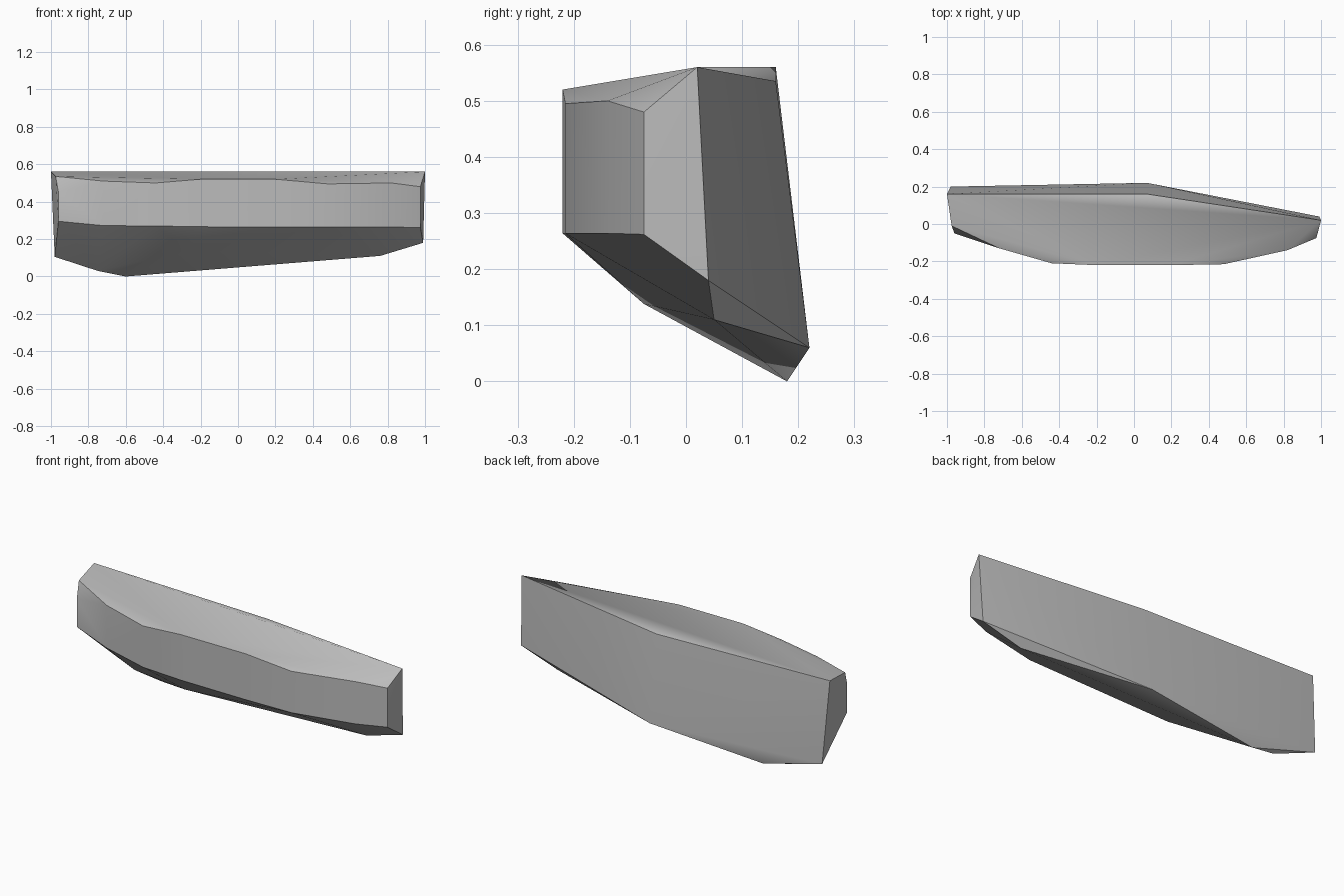
import bpy
import bmesh
import math

default_cube = bpy.data.objects.get("Cube")
if default_cube:
    bpy.data.objects.remove(default_cube, do_unlink=True)


def make_material(name, color):
    material = bpy.data.materials.new(name)
    material.use_nodes = True
    material.diffuse_color = color
    material.node_tree.nodes["Principled BSDF"].inputs["Base Color"].default_value = color
    return material


# Flat back: one top and one bottom corner at the left end, bend and right end
back_top = [(1, .02, .56), (.07, .16, .535), (-1, .16, .56)]
back_bottom = [(.99, .04, .18), (.07, .22, .06), (-.98, .2, .105)]

# Bowed front: plan position, then the heights of its lower and upper rim
front_profile = [
    (.975, -.075, .262, .48),
    (.82, -.14, .264, .5),
    (.48, -.215, .264, .495),
    (.2, -.22, .264, .52),
    (-.2, -.22, .266, .52),
    (-.44, -.21, .27, .5),
    (-.72, -.13, .272, .51),
    (-.96, -.05, .295, .45),
]
front_rims = [(x, y, z) for x, y, low, high in front_profile for z in (low, high)]

# Softened upper corner at the right end
end_corner = [(-.975, -.01, .535)]

# Sloping underside with its keel
underside = [(.76, .05, .11), (-.275, -.075, .138), (-.6, .18, 0), (-.75, .16, .03)]


def build_shell(name, corners, material):
    """Stretch one faceted convex skin over the corner points."""
    bm = bmesh.new()
    for corner in corners:
        bm.verts.new(corner)
    hull = bmesh.ops.convex_hull(bm, input=bm.verts[:])
    unused = {g for g in hull["geom_interior"] + hull["geom_unused"]
              if isinstance(g, bmesh.types.BMVert)}
    bmesh.ops.delete(bm, geom=list(unused), context="VERTS")
    bmesh.ops.recalc_face_normals(bm, faces=bm.faces[:])
    mesh = bpy.data.meshes.new(name)
    bm.to_mesh(mesh)
    bm.free()
    mesh.materials.append(material)
    shell = bpy.data.objects.new(name, mesh)
    bpy.context.collection.objects.link(shell)
    return shell


grey = make_material("plain grey", (.5, .5, .5, 1))
panel = build_shell("curved_panel",
                    back_top + back_bottom + front_rims + end_corner + underside, grey)

# Soft shading across the bow, crisp rims and ends
bpy.ops.object.select_all(action="DESELECT")
panel.select_set(True)
bpy.context.view_layer.objects.active = panel
bpy.ops.object.shade_smooth_by_angle(angle=math.radians(30))
